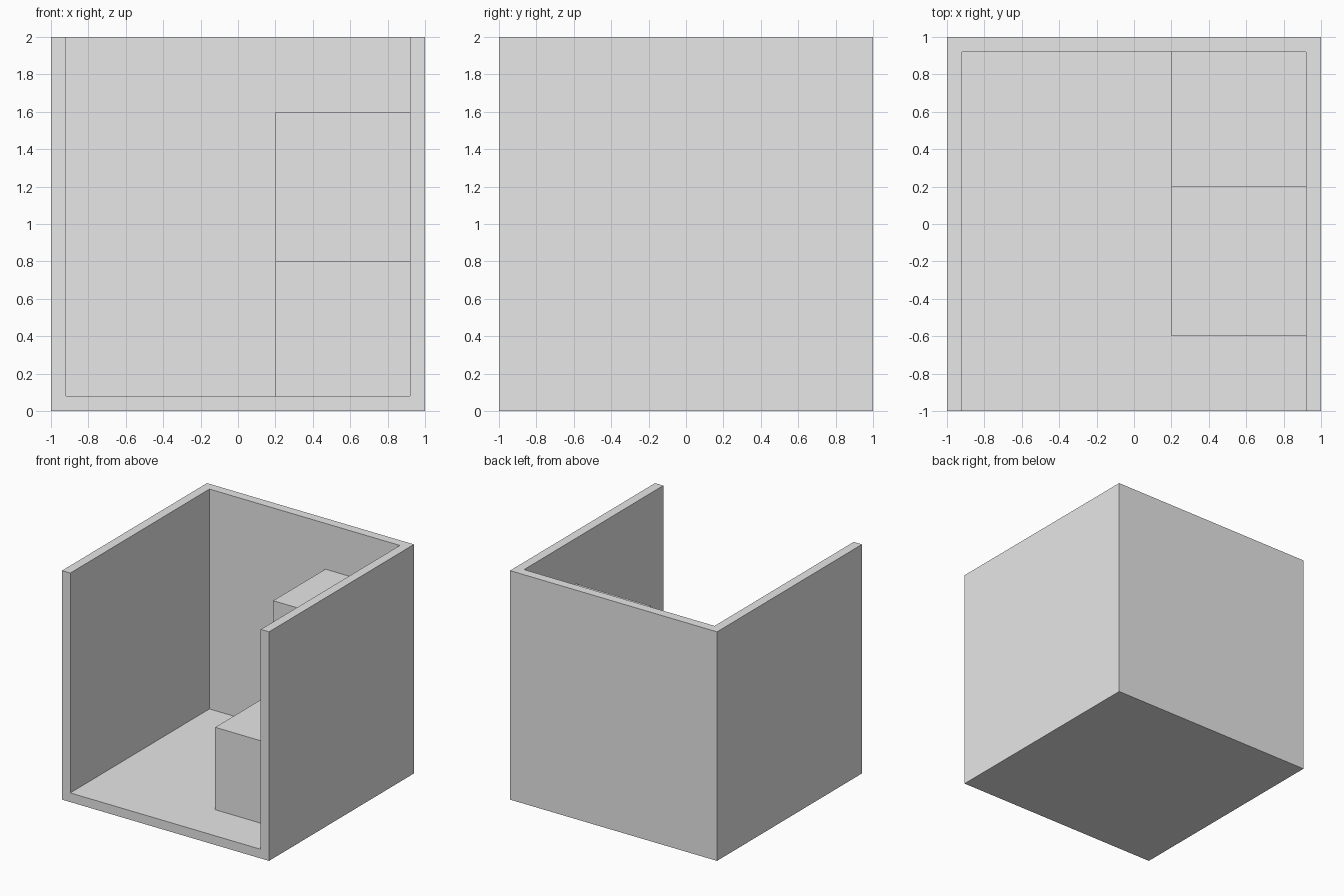
import bpy
import bmesh

if "Cube" in bpy.data.objects:
    bpy.data.objects.remove(bpy.data.objects["Cube"], do_unlink=True)

GREY = (0.8, 0.8, 0.8, 1.0)
grey = bpy.data.materials.new("plain grey")
grey.use_nodes = True
grey.diffuse_color = GREY
grey.node_tree.nodes["Principled BSDF"].inputs["Base Color"].default_value = GREY


def extrude_profile(name, points, direction):
    """Extrude a closed flat outline along a direction into a solid."""
    bm = bmesh.new()
    face = bm.faces.new([bm.verts.new(p) for p in points])
    result = bmesh.ops.extrude_face_region(bm, geom=[face])
    moved = [v for v in result["geom"] if isinstance(v, bmesh.types.BMVert)]
    bmesh.ops.translate(bm, verts=moved, vec=direction)
    # Drop the internal start cap if the extrusion removed it, then close it
    bmesh.ops.holes_fill(bm, edges=[e for e in bm.edges if e.is_boundary])
    bmesh.ops.recalc_face_normals(bm, faces=bm.faces)
    mesh = bpy.data.meshes.new(name)
    bm.to_mesh(mesh)
    bm.free()
    mesh.materials.append(grey)
    obj = bpy.data.objects.new(name, mesh)
    bpy.context.collection.objects.link(obj)
    return obj


OUT, WALL, HEIGHT = 1.0, 0.08, 2.0
IN = OUT - WALL

# Floor slab
floor = [(-OUT, -OUT, 0), (OUT, -OUT, 0), (OUT, OUT, 0), (-OUT, OUT, 0)]
extrude_profile("floor", floor, (0, 0, WALL))

# Left, back and right walls as one U-shaped outline, open at the front
walls = [(-OUT, -OUT), (-IN, -OUT), (-IN, IN), (IN, IN),
         (IN, -OUT), (OUT, -OUT), (OUT, OUT), (-OUT, OUT)]
extrude_profile("walls", [(x, y, WALL) for x, y in walls], (0, 0, HEIGHT - WALL))

# Two tall steps against the left and back walls
STEP_X, LOW, HIGH = 0.2, 0.8, 1.6
steps = [(-0.6, WALL), (0.2, WALL), (IN, WALL), (IN, HIGH),
         (0.2, HIGH), (0.2, LOW), (-0.6, LOW)]
extrude_profile("steps", [(STEP_X, y, z) for y, z in steps], (IN - STEP_X, 0, 0))
